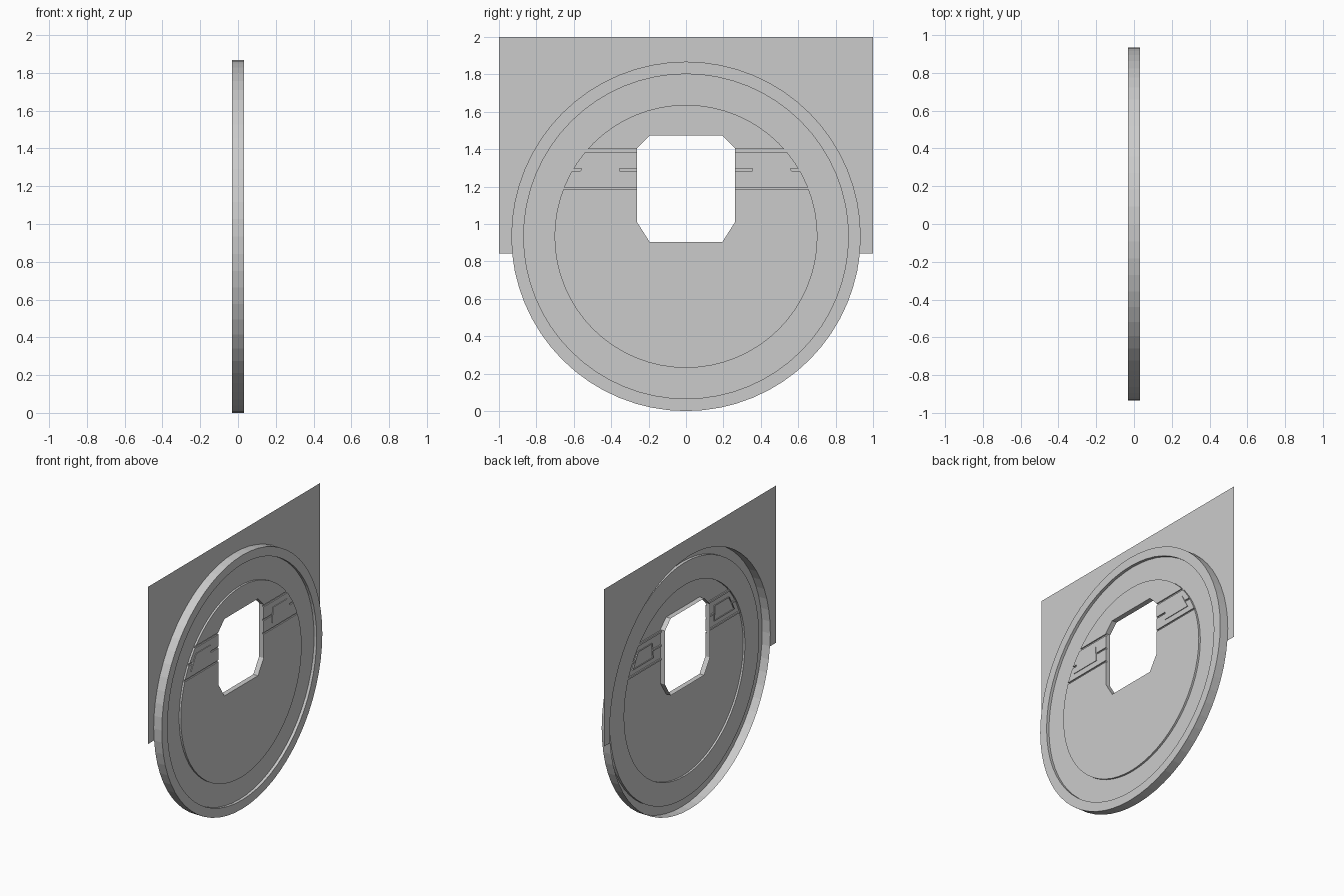
import bpy, bmesh
from math import cos, sin, pi

if "Cube" in bpy.data.objects:
    bpy.data.objects.remove(bpy.data.objects["Cube"])

C = 0.934          # height of the disc centre
R = 0.934          # outer radius
N = 64             # sides of the round parts
BACK, FRONT = -0.033, 0.033
RECESS, FACE = 0.012, 0.026


def circle_pt(r, k):
    a = 2 * pi * k / N
    return r * cos(a), C + r * sin(a)


def finish(name, bm, normals=True):
    if normals:
        bmesh.ops.recalc_face_normals(bm, faces=bm.faces)
    me = bpy.data.meshes.new(name)
    bm.to_mesh(me)
    bm.free()
    ob = bpy.data.objects.new(name, me)
    bpy.context.collection.objects.link(ob)
    return ob


def prism(name, pts, x0, x1, back=True, front=True):
    """Extrude a (y, z) outline along x, with optional caps."""
    bm = bmesh.new()
    a = [bm.verts.new((x0, y, z)) for y, z in pts]
    b = [bm.verts.new((x1, y, z)) for y, z in pts]
    for i in range(len(pts)):
        j = (i + 1) % len(pts)
        bm.faces.new((a[i], a[j], b[j], b[i]))
    if back:
        bm.faces.new(a[::-1])
    if front:
        bm.faces.new(b)
    return finish(name, bm)


def rect(y0, y1, z0, z1):
    return [(y0, z0), (y1, z0), (y1, z1), (y0, z1)]


def cut(ob, cutter):
    m = ob.modifiers.new("cut", 'BOOLEAN')
    m.operation, m.solver, m.object = 'DIFFERENCE', 'EXACT', cutter
    bpy.context.view_layer.update()
    dg = bpy.context.evaluated_depsgraph_get()
    me = bpy.data.meshes.new_from_object(ob.evaluated_get(dg))
    ob.modifiers.clear()
    ob.data = me
    bpy.data.objects.remove(cutter)


# Outer rim: open-backed shell with a flat lip and a recessed ring
bm = bmesh.new()
rings = []
for r, x in [(R, BACK), (R, FRONT), (0.868, FRONT), (0.868, RECESS), (0.703, RECESS)]:
    rings.append([bm.verts.new((x, *circle_pt(r, k))) for k in range(N)])
for a, b in zip(rings, rings[1:]):
    for k in range(N):
        j = (k + 1) % N
        bm.faces.new((a[k], a[j], b[j], b[k]))
finish("rim", bm)

# Thin back plate fitted around the upper half of the rim
zb = circle_pt(R, -1)[1]
arc = [circle_pt(R, k) for k in range(-1, N // 2 + 2)]
bm = bmesh.new()
inner = [bm.verts.new((BACK, y, z)) for y, z in arc]
outer = []
for y, z in arc:
    # project each rim point onto the plate border
    s = min(1 / max(abs(y), 1e-6), (2 - C) / max(z - C, 1e-6))
    outer.append(bm.verts.new((BACK, y * s, max(zb, C + (z - C) * s))))
for i in range(len(arc) - 1):
    bm.faces.new((inner[i], outer[i], outer[i + 1], inner[i + 1]))
for s in (0, 1):    # square off the top corners
    edge = outer if s == 0 else outer[::-1]
    for p, q in zip(edge, edge[1:]):
        if abs(p.co.z - 2) > 1e-4 and abs(q.co.z - 2) < 1e-4:
            corner = bm.verts.new((BACK, 1 if p.co.y > 0 else -1, 2))
            bm.faces.new((p, corner, q))
finish("back_plate", bm)

# Raised centre disc
disc = prism("centre_disc", [circle_pt(0.703, k) for k in range(N)], RECESS, FACE)

# Grooves on both sides of the opening
for s in (-1, 1):
    for y0, y1, z0, z1 in [(0.2, 0.8, 1.386, 1.40), (0.2, 0.8, 1.184, 1.196),
                           (0.2, 0.355, 1.284, 1.296), (0.56, 0.8, 1.284, 1.296)]:
        lo, hi = sorted((s * y0, s * y1))
        cut(disc, prism("groove_cutter", rect(lo, hi, z0, z1), FACE - 0.009, 0.1))

# Chamfered opening through the disc
half = [(0.195, 0.905), (0.262, 1.01), (0.262, 1.405), (0.195, 1.472)]
hole = half + [(-y, z) for y, z in half[::-1]]
cut(disc, prism("opening_cutter", hole, -0.1, 0.1))

# Open the back of the disc so it is a shell like the rim
bm = bmesh.new()
bm.from_mesh(disc.data)
bmesh.ops.delete(bm, geom=[f for f in bm.faces
                           if all(abs(v.co.x - RECESS) < 1e-4 for v in f.verts)],
                 context='FACES')
bm.to_mesh(disc.data)
bm.free()

# Flange lining the opening behind the disc face
prism("opening_flange", hole, -0.012, RECESS, back=False, front=False)

# Small raised panels between the grooves
for s, side in ((-1, "left"), (1, "right")):
    pts = [(0.355, 1.235), (0.59, 1.235), (0.53, 1.345), (0.365, 1.345)]
    prism("panel_" + side, [(s * y, z) for y, z in pts], FACE - 0.009, FACE + 0.005, back=False)
